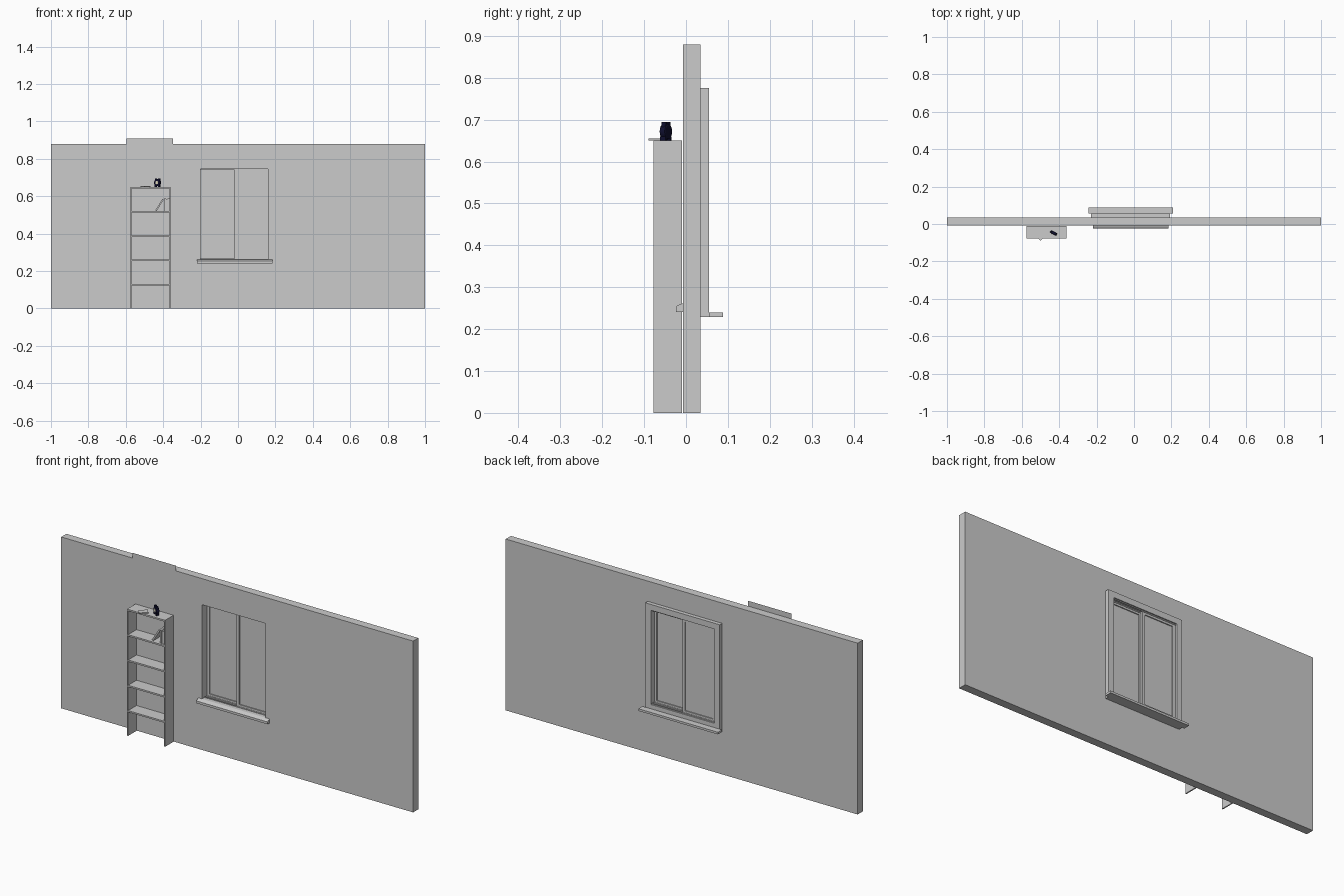
import bpy, bmesh, math
from mathutils import Matrix, Vector

if "Cube" in bpy.data.objects:
    bpy.data.objects.remove(bpy.data.objects["Cube"])


def material(name, rgb):
    m = bpy.data.materials.new(name)
    m.diffuse_color = (*rgb, 1)
    m.use_nodes = True
    m.node_tree.nodes["Principled BSDF"].inputs["Base Color"].default_value = m.diffuse_color
    return m


GREY = material("plain_grey", (0.6, 0.6, 0.6))
NAVY = material("dark_navy", (0.005, 0.005, 0.03))
CREAM = material("clock_cream", (0.75, 0.7, 0.5))


def finish(name, bm, mat):
    bmesh.ops.recalc_face_normals(bm, faces=bm.faces)
    me = bpy.data.meshes.new(name)
    bm.to_mesh(me)
    bm.free()
    me.materials.append(mat)
    ob = bpy.data.objects.new(name, me)
    bpy.context.collection.objects.link(ob)
    return ob


def box(name, x, y, z, mat=GREY):
    """Box from (min, max) ranges."""
    bm = bmesh.new()
    bmesh.ops.create_cube(bm, size=1)
    for v in bm.verts:
        v.co = [r[0] + (c + 0.5) * (r[1] - r[0]) for c, r in zip(v.co, (x, y, z))]
    return finish(name, bm, mat)


def frame(name, outer, inner, y):
    """Rectangular ring; outer and inner are (x0, x1, z0, z1)."""
    bm = bmesh.new()

    def loop(r, yy):
        x0, x1, z0, z1 = r
        return [bm.verts.new((a, yy, b)) for a, b in ((x0, z0), (x1, z0), (x1, z1), (x0, z1))]
    loops = [loop(outer, y[0]), loop(inner, y[0]), loop(inner, y[1]), loop(outer, y[1])]
    for k in range(4):
        a, b = loops[k], loops[(k + 1) % 4]
        for i in range(4):
            j = (i + 1) % 4
            bm.faces.new((a[i], a[j], b[j], b[i]))
    return finish(name, bm, GREY)


def cylinder(name, r, depth, segs, matrix, mat):
    bm = bmesh.new()
    bmesh.ops.create_cone(bm, cap_ends=True, segments=segs, radius1=r, radius2=r,
                          depth=depth, matrix=matrix)
    return finish(name, bm, mat)


# wall with window opening
OPEN = (-0.2, 0.16, 0.262, 0.746)
frame("wall", (-1, 1, 0, 0.88), OPEN, (-0.007, 0.035))

# flat poster just in front of the wall
bm = bmesh.new()
bm.faces.new([bm.verts.new((x, -0.0075, z)) for x, z in
              ((-0.595, 0.66), (-0.348, 0.66), (-0.348, 0.907), (-0.595, 0.907))])
finish("poster", bm, GREY)

# outside trim and sill
frame("outer_trim", (-0.23, 0.193, 0.229, 0.776), OPEN, (0.035, 0.055))
box("outer_sill", (-0.243, 0.209), (0.055, 0.088), (0.229, 0.24))

# inside sill with bevelled front
bm = bmesh.new()
prof = [(-0.007, 0.241), (-0.024, 0.241), (-0.024, 0.253), (-0.02, 0.257), (-0.007, 0.262)]
f = bm.faces.new([bm.verts.new((-0.22, y, z)) for y, z in prof])
ext = bmesh.ops.extrude_face_region(bm, geom=[f])
bmesh.ops.translate(bm, vec=(0.405, 0, 0),
                    verts=[v for v in ext["geom"] if isinstance(v, bmesh.types.BMVert)])
finish("inner_sill", bm, GREY)

# two sliding sashes with panes, the right one nearer the room
for side, x0, x1, y in (("left", -0.2, -0.012, 0.033), ("right", -0.02, 0.16, 0.017)):
    inner = (x0 + 0.015, x1 - 0.014, 0.276, 0.732)
    frame(side + "_sash", (x0, x1, 0.262, 0.746), inner, (y, y + 0.012))
    box(side + "_pane", inner[:2], (y + 0.005, y + 0.007), inner[2:])

# slide rails at the top and bottom of the opening
for nm, z in (("bottom", (0.262, 0.267)), ("top", (0.741, 0.746))):
    for i, y in enumerate((0.013, 0.03, 0.047)):
        box(f"{nm}_rail_{i}", (-0.2, 0.16), (y, y + 0.002), z)

# open shelving unit
YS = (-0.0776, -0.0095)
for nm, x in (("left", -0.576), ("right", -0.366)):
    box(nm + "_shelf_side", (x, x + 0.006), YS, (0, 0.65))
for i in range(1, 6):
    box(f"shelf_{i}", (-0.57, -0.366), YS, (0.13 * i - 0.008, 0.13 * i))

# books on the upper shelf: upright ones and one leaning
for i in range(3):
    x = -0.3665 - 0.0095 * (i + 1)
    box(f"upright_book_{i}", (x, x + 0.009), (-0.068, -0.02), (0.52, 0.586 - 0.002 * (i % 2)))
lean = box("leaning_book", (0, 0.008), (-0.068, -0.02), (0, 0.072))
lean.data.transform(Matrix.Translation((-0.442, 0, 0.5245)) @ Matrix.Rotation(math.radians(32), 4, 'Y'))

# small book lying across the top edge
flat = box("flat_book", (-0.022, 0.022), (-0.016, 0.016), (0, 0.005))
flat.data.transform(Matrix.Translation((-0.494, -0.063, 0.65)) @ Matrix.Rotation(math.radians(40), 4, 'Z'))

# round clock, turned to face front left
place = Matrix.Translation((-0.43, -0.048, 0.672)) @ Matrix.Rotation(math.radians(-30), 4, 'Z')
axis = place @ Matrix.Rotation(math.radians(90), 4, 'X')
body = cylinder("clock_body", 0.019, 0.016, 24, axis, NAVY)
mod = body.modifiers.new("round", 'BEVEL')
mod.width, mod.segments, mod.limit_method = 0.004, 2, 'ANGLE'
cylinder("clock_face", 0.009, 0.001, 20, axis @ Matrix.Translation((0, 0, 0.0085)), CREAM)
for s in (-1, 1):
    cylinder(f"clock_bell_{s}", 0.006, 0.012, 12,
             place @ Matrix.Translation((s * 0.010, 0, 0.016)), NAVY)
    box(f"clock_foot_{s}", (s * 0.011 - 0.004, s * 0.011 + 0.004), (-0.007, 0.007),
        (-0.022, -0.012), NAVY).data.transform(place)
